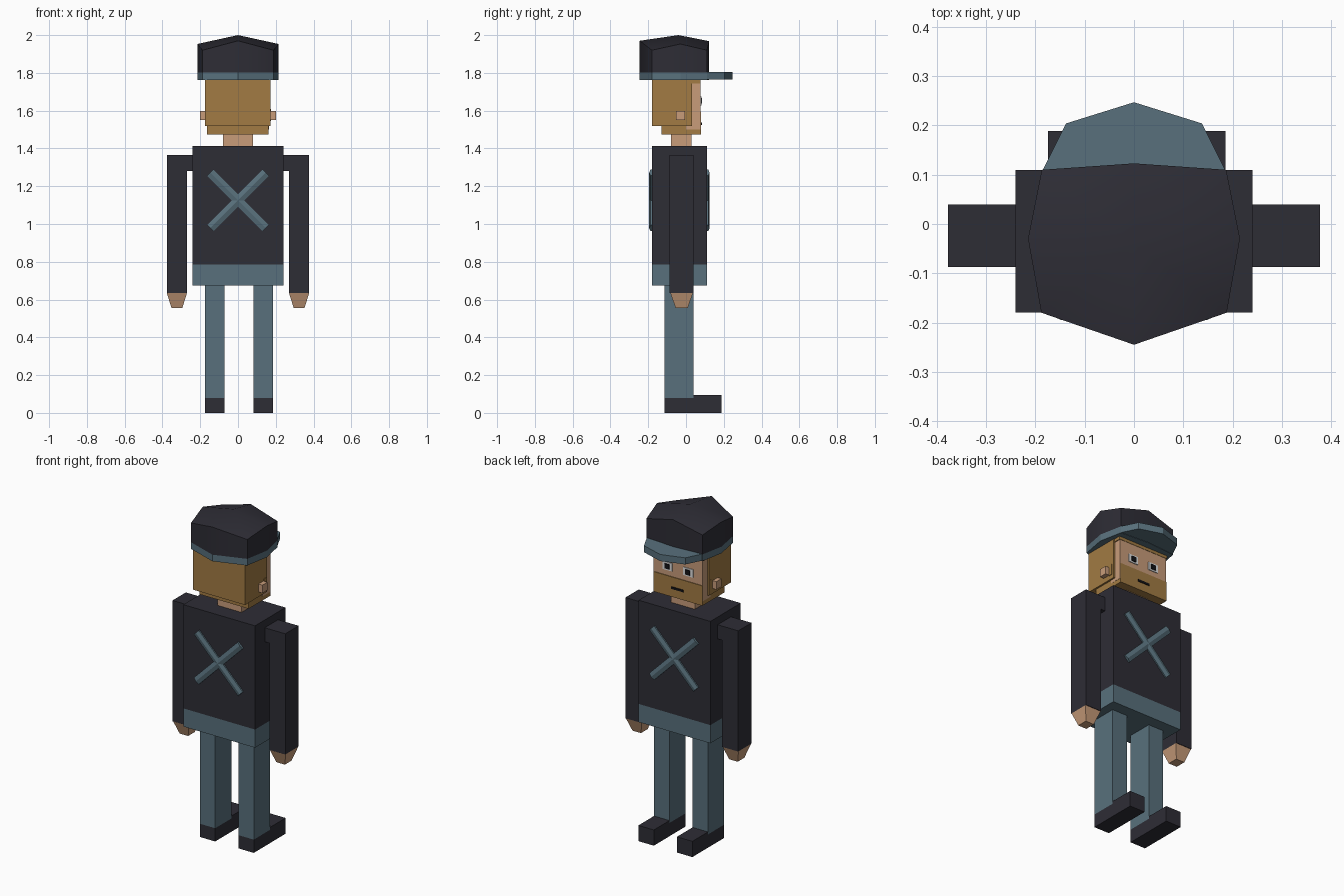
import bpy, bmesh, math
from mathutils import Matrix, Vector

old = bpy.data.objects.get("Cube")
if old:
    bpy.data.objects.remove(old, do_unlink=True)


def material(name, rgb):
    m = bpy.data.materials.new(name)
    m.use_nodes = True
    m.diffuse_color = (*rgb, 1)
    bsdf = m.node_tree.nodes["Principled BSDF"]
    bsdf.inputs["Base Color"].default_value = (*rgb, 1)
    bsdf.inputs["Roughness"].default_value = 0.9
    return m


DARK = material("dark cloth", (0.027, 0.026, 0.036))
BLUE = material("slate blue", (0.098, 0.163, 0.202))
HAIR = material("golden brown", (0.36, 0.198, 0.056))
SKIN = material("skin", (0.58, 0.335, 0.195))
WHITE = material("eye white", (0.75, 0.75, 0.75))
BLACK = material("black", (0.006, 0.006, 0.008))


def finish(name, bm, *mats):
    bmesh.ops.recalc_face_normals(bm, faces=bm.faces)
    me = bpy.data.meshes.new(name)
    bm.to_mesh(me)
    bm.free()
    for m in mats:
        me.materials.append(m)
    ob = bpy.data.objects.new(name, me)
    bpy.context.collection.objects.link(ob)
    return ob


def box(name, mat, x, y, z, taper=1.0):
    """Box from three ranges; taper shrinks the bottom face about its centre."""
    bm = bmesh.new()
    bmesh.ops.create_cube(bm, size=1)
    for v in bm.verts:
        k = taper if v.co.z < 0 else 1.0
        v.co = Vector(((x[0] + x[1]) / 2 + v.co.x * k * (x[1] - x[0]),
                       (y[0] + y[1]) / 2 + v.co.y * k * (y[1] - y[0]),
                       (z[0] + z[1]) / 2 + v.co.z * (z[1] - z[0])))
    return finish(name, bm, mat)


def prism(name, mat, outline, z0, z1):
    """Outline extruded straight up."""
    bm = bmesh.new()
    face = bm.faces.new([bm.verts.new((px, py, z0)) for px, py in outline])
    top = bmesh.ops.extrude_face_region(bm, geom=[face])["geom"]
    bmesh.ops.translate(bm, vec=(0, 0, z1 - z0),
                        verts=[g for g in top if isinstance(g, bmesh.types.BMVert)])
    return finish(name, bm, mat)


def ridged_bar(name, mat, angle, side):
    """Shallow ridged strap lying diagonally on the front or back of the torso."""
    y_wall, y_ridge = (0.105, 0.125) if side > 0 else (-0.175, -0.195)
    bm = bmesh.new()
    ends = [[bm.verts.new((s * 0.208, y, w)) for y, w in
             ((y_wall, -0.023), (y_ridge - side * 0.007, -0.023), (y_ridge, 0),
              (y_ridge - side * 0.007, 0.023), (y_wall, 0.023))] for s in (-1, 1)]
    bm.faces.new(ends[0])
    bm.faces.new(ends[1])
    for i in range(5):
        j = (i + 1) % 5
        bm.faces.new((ends[0][i], ends[0][j], ends[1][j], ends[1][i]))
    bmesh.ops.rotate(bm, verts=bm.verts, cent=(0, 0, 0),
                     matrix=Matrix.Rotation(angle, 3, 'Y'))
    bmesh.ops.translate(bm, verts=bm.verts, vec=(0, 0, 1.125))
    return finish(name, bm, mat)


# Torso, lower hem and neck
box("torso", DARK, (-0.24, 0.24), (-0.18, 0.11), (0.785, 1.412))
box("torso_hem", BLUE, (-0.24, 0.24), (-0.18, 0.11), (0.675, 0.785))
box("neck", SKIN, (-0.08, 0.08), (-0.08, 0.03), (1.40, 1.50))

# Crossed straps on both sides of the torso
for side, where in ((1, "face_side"), (-1, "rear_side")):
    for k, a in enumerate((45, -45)):
        ridged_bar(f"strap_{where}_{k + 1}", BLUE, math.radians(a), side)

# Arms, hands, legs and shoes
for s, side in ((1, "left"), (-1, "right")):
    def span(a, b):
        return tuple(sorted((s * a, s * b)))
    box(f"shoulder_{side}", DARK, span(0.23, 0.28), (-0.087, 0.04), (1.28, 1.365))
    box(f"arm_{side}", DARK, span(0.27, 0.377), (-0.087, 0.04), (0.635, 1.365))
    box(f"hand_{side}", SKIN, span(0.27, 0.377), (-0.083, 0.037), (0.555, 0.635), 0.53)
    leg = (0.083, 0.186) if s > 0 else (0.072, 0.175)
    box(f"leg_{side}", BLUE, span(*leg), (-0.115, 0.04), (0.08, 0.68))
    box(f"shoe_heel_{side}", DARK, span(*leg), (-0.115, 0.04), (0, 0.08))
    box(f"shoe_toe_{side}", DARK, span(*leg), (0.04, 0.189), (0, 0.095))

# Head: hair block, face, fringe and beard
box("hair", HAIR, (-0.175, 0.173), (-0.18, 0.032), (1.52, 1.78))
box("face", SKIN, (-0.165, 0.163), (0.0, 0.076), (1.50, 1.75))
box("fringe", HAIR, (-0.17, 0.168), (0.0, 0.078), (1.745, 1.78))
box("beard", HAIR, (-0.165, 0.162), (-0.13, 0.08), (1.475, 1.595))
box("mouth", BLACK, (-0.04, 0.04), (0.076, 0.084), (1.524, 1.537))

# Ears, sideburns and eyes
for s, side in ((1, "left"), (-1, "right")):
    box(f"ear_{side}", SKIN, tuple(sorted((s * 0.16, s * 0.20))), (-0.052, -0.004), (1.55, 1.598))
    box(f"sideburn_{side}", HAIR, tuple(sorted((s * 0.16, s * 0.176))), (-0.004, 0.02), (1.545, 1.61))
    c = s * 0.07
    box(f"eye_{side}", WHITE, (c - 0.032, c + 0.032), (0.074, 0.081), (1.628, 1.676))
    box(f"pupil_{side}", BLACK, (c - 0.015, c + 0.015), (0.079, 0.086), (1.637, 1.667))

# Cap: band, crown and visor
half = [(0.0, -0.245, 1.97), (0.188, -0.18, 1.92), (0.215, -0.03, 1.953),
        (0.187, 0.11, 1.92), (0.0, 0.123, 1.968)]
ring = half + [(-x, y, z) for x, y, z in reversed(half[1:-1])]
prism("cap_band", BLUE, [(x, y) for x, y, z in ring], 1.763, 1.803)

bm = bmesh.new()
low = [bm.verts.new((x, y, 1.803)) for x, y, z in ring]
high = [bm.verts.new(p) for p in ring]
apex = bm.verts.new((0, -0.04, 2.0))
bm.faces.new(low)
for i in range(len(ring)):
    j = (i + 1) % len(ring)
    bm.faces.new((low[i], low[j], high[j], high[i]))
    bm.faces.new((high[i], high[j], apex))
crown = finish("cap_crown", bm, DARK)
bpy.ops.object.select_all(action='DESELECT')
crown.select_set(True)
bpy.context.view_layer.objects.active = crown
bpy.ops.object.shade_smooth_by_angle(angle=math.radians(42))

prism("cap_visor", BLUE, [(0.186, 0.108), (0.138, 0.204), (0, 0.247),
                          (-0.138, 0.204), (-0.186, 0.108)], 1.765, 1.805)
